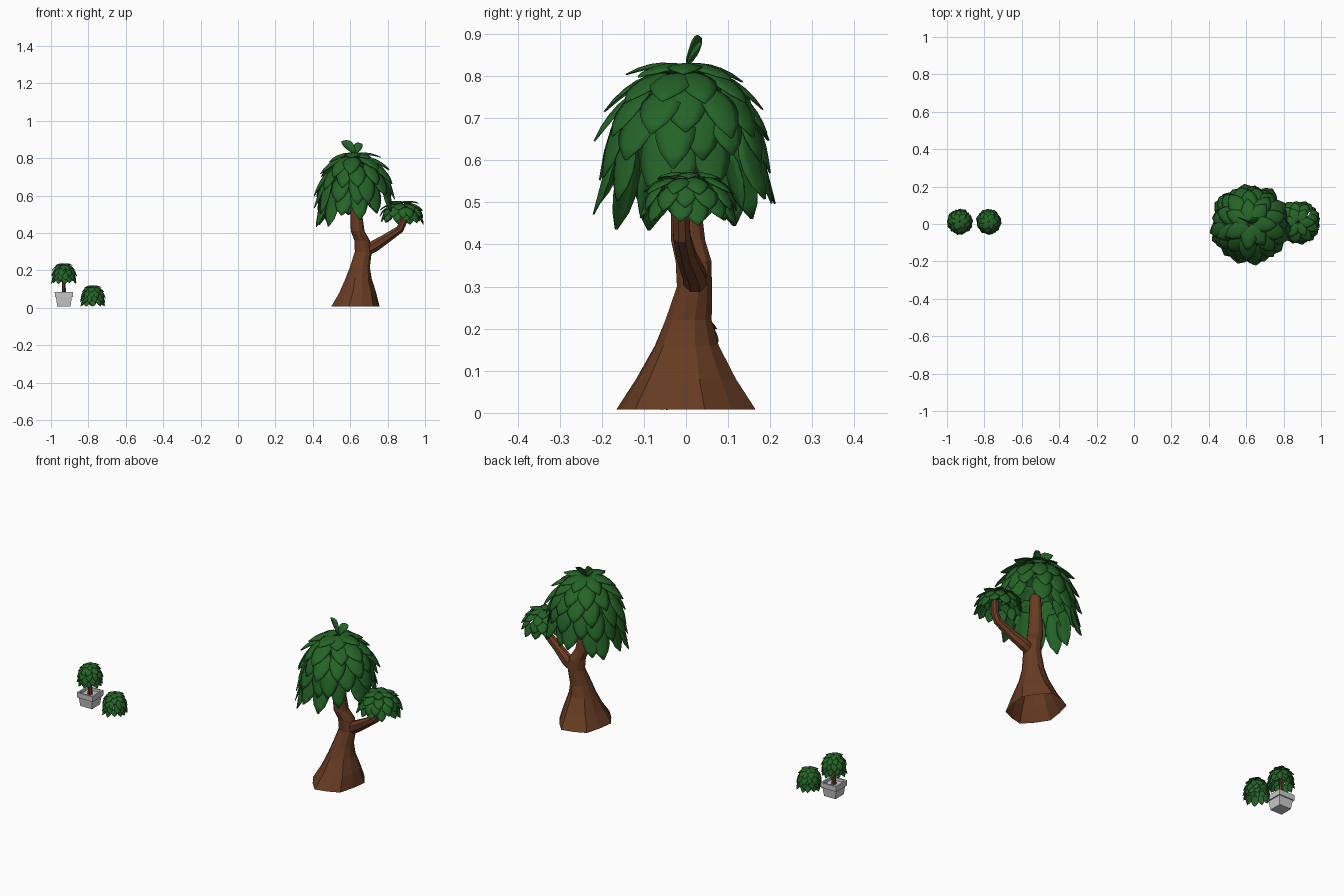
import bpy, bmesh, random
from math import sin, cos, pi, radians
from mathutils import Vector

if "Cube" in bpy.data.objects:
    bpy.data.objects.remove(bpy.data.objects["Cube"])

random.seed(7)


def material(name, rgb):
    m = bpy.data.materials.new(name)
    m.diffuse_color = (*rgb, 1)
    m.use_nodes = True
    m.node_tree.nodes["Principled BSDF"].inputs["Base Color"].default_value = m.diffuse_color
    return m


GREEN = material("leaf_green", (0.018, 0.125, 0.02))
BROWN = material("bark_brown", (0.14, 0.045, 0.017))


def finish(bm, name, mat=None, smooth=False, thickness=0):
    me = bpy.data.meshes.new(name)
    bmesh.ops.recalc_face_normals(bm, faces=bm.faces) if not thickness else None
    bm.to_mesh(me)
    bm.free()
    ob = bpy.data.objects.new(name, me)
    bpy.context.collection.objects.link(ob)
    if mat:
        me.materials.append(mat)
    if thickness:
        mod = ob.modifiers.new("thickness", 'SOLIDIFY')
        mod.thickness = thickness
    if smooth:
        bpy.ops.object.select_all(action='DESELECT')
        ob.select_set(True)
        bpy.context.view_layer.objects.active = ob
        bpy.ops.object.shade_smooth_by_angle(angle=radians(40))
    return ob


WIDTHS = (0.45, 0.82, 1.0, 0.95, 0.68, 0.08)


def add_leaf(bm, spine, side, normals, half):
    """Pointed leaf strip along a spine, with a raised midrib."""
    rows = []
    for p, n, w in zip(spine, normals, WIDTHS):
        w *= half
        rows.append([bm.verts.new(p + side * (k * w) - n * (0.22 * w * abs(k) ** 1.5))
                     for k in (-1, -0.5, 0, 0.5, 1)])
    for r0, r1 in zip(rows, rows[1:]):
        for i in range(4):
            bm.faces.new((r0[i], r1[i], r1[i + 1], r0[i + 1]))


def add_canopy(bm, centre, a, b, rings, half, lift, tilt=0.0, jitter=0.06):
    """Overlapping rings of leaves on a bell: a = radius, b = height above centre."""
    c = Vector(centre)
    for k, (t0, t1, count) in enumerate(rings):
        for i in range(count):
            phi = 2 * pi * (i + 0.5 * (k % 2)) / count + random.uniform(-.12, .12)
            out = Vector((cos(phi), sin(phi), 0))
            side = Vector((-sin(phi), cos(phi), 0))
            end = radians(t1) * (1 + random.uniform(-jitter, jitter))
            flare = lift * random.uniform(0.6, 1.4)
            spine, normals = [], []
            for j in range(6):
                t = j / 5
                th = radians(t0) + (end - radians(t0)) * t
                q = min(th, pi / 2)
                z = b * cos(th) if th < pi / 2 else -(th - pi / 2) * b
                n = (out * (sin(q) / a) + Vector((0, 0, cos(q) / b))).normalized()
                p = c + out * (a * sin(q)) + Vector((0, 0, z)) + n * flare * (t * 1.3 - 0.3)
                p.z += tilt * out.x * a * sin(q) * (1 - cos(q))
                spine.append(p)
                normals.append(n)
            add_leaf(bm, spine, side, normals, half * random.uniform(0.9, 1.12))


def tube(name, sections, sides, mat, caps=(False, True), flare=0.0):
    """Low-poly limb; sections are (x, y, z, rx, ry, tilt towards +x)."""
    bm = bmesh.new()
    rings = []
    for s, (x, y, z, rx, ry, lean) in enumerate(sections):
        ring = []
        for i in range(sides):
            ang = 2 * pi * (i + 0.5) / sides
            f = 1 + (flare * (-1) ** i / (1 + s) if s < 3 else 0)
            u = rx * f * cos(ang)
            ring.append(bm.verts.new((x + u * cos(lean), y + ry * f * sin(ang), z - u * sin(lean))))
        rings.append(ring)
    for r0, r1 in zip(rings, rings[1:]):
        for i in range(sides):
            j = (i + 1) % sides
            bm.faces.new((r0[i], r0[j], r1[j], r1[i]))
    if caps[0]:
        bm.faces.new(rings[0][::-1])
    if caps[1]:
        bm.faces.new(rings[-1])
    return finish(bm, name, mat)


# Tree trunk with flared roots, hollow underneath
tube("tree_trunk", [
    (.628, .000, .008, .127, .163, 0), (.640, .000, .08, .100, .120, 0),
    (.645, .002, .16, .070, .077, 0), (.652, .006, .22, .055, .057, 0),
    (.670, .020, .30, .047, .043, 0), (.664, .018, .36, .043, .044, 0),
    (.640, .005, .41, .038, .042, 0), (.632, .000, .50, .033, .036, 0),
    (.634, .000, .64, .027, .028, 0)], 12, BROWN, flare=0.05)

# Side branch
tube("tree_branch", [
    (.660, .022, .295, .036, .030, .7), (.725, .020, .328, .034, .030, .9),
    (.800, .000, .376, .027, .025, .9), (.865, -.010, .420, .023, .022, .7),
    (.885, -.010, .460, .021, .021, .1), (.885, -.008, .525, .018, .018, 0)], 8, BROWN)

# Large canopy, with two sprout leaves on top
bm = bmesh.new()
add_canopy(bm, (.622, 0, .60), .185, .235,
           [(2, 42, 7), (22, 62, 10), (42, 80, 13), (60, 100, 14), (76, 118, 14)],
           .046, .028, tilt=.20)
for dx, dz in ((-.07, .058), (.042, .045)):
    base, d = Vector((.622, 0, .832)), Vector((dx, .035, dz))
    side = Vector((-dz, .02, dx)).normalized()
    n = d.cross(side).normalized()
    spine = [base + d * (j / 5) + Vector((0, 0, .012 * sin(pi * j / 5))) for j in range(6)]
    add_leaf(bm, spine, side, [n] * 6, .024)
finish(bm, "tree_canopy", GREEN, True, .003)

# Small canopy on the branch
bm = bmesh.new()
add_canopy(bm, (.877, .008, .495), .102, .078,
           [(2, 48, 6), (28, 72, 9), (50, 96, 12), (70, 120, 12)], .028, .016)
finish(bm, "branch_canopy", GREEN, True, .003)

# Round bush on the ground
bm = bmesh.new()
add_canopy(bm, (-.777, .012, .055), .058, .066,
           [(2, 45, 6), (25, 68, 9), (48, 92, 11), (68, 112, 12), (90, 128, 12)], .018, .009, jitter=.03)
finish(bm, "ground_bush", GREEN, True, .002)

# Clipped ball on the potted tree
bm = bmesh.new()
add_canopy(bm, (-.931, .012, .172), .059, .068,
           [(2, 45, 6), (25, 68, 9), (48, 92, 11), (68, 110, 12), (88, 124, 12)], .018, .009, jitter=.03)
finish(bm, "potted_ball", GREEN, True, .002)
tube("potted_stem", [(-.931, .012, .06, .014, .014, 0), (-.931, .012, .12, .010, .010, 0),
                     (-.931, .012, .185, .009, .009, 0)], 8, BROWN)

# Square pot: tapered body, thicker rim, sunken top
bm = bmesh.new()
prev = None
for half, z in ((.036, .008), (.042, .057), (.048, .057), (.049, .086), (.040, .086), (.039, .072)):
    ring = [bm.verts.new((-.931 + sx * half, .012 + sy * half, z))
            for sx, sy in ((-1, -1), (1, -1), (1, 1), (-1, 1))]
    if prev is None:
        bm.faces.new(ring[::-1])
    else:
        for i in range(4):
            j = (i + 1) % 4
            bm.faces.new((prev[i], prev[j], ring[j], ring[i]))
    prev = ring
bm.faces.new(prev)
finish(bm, "plant_pot")
